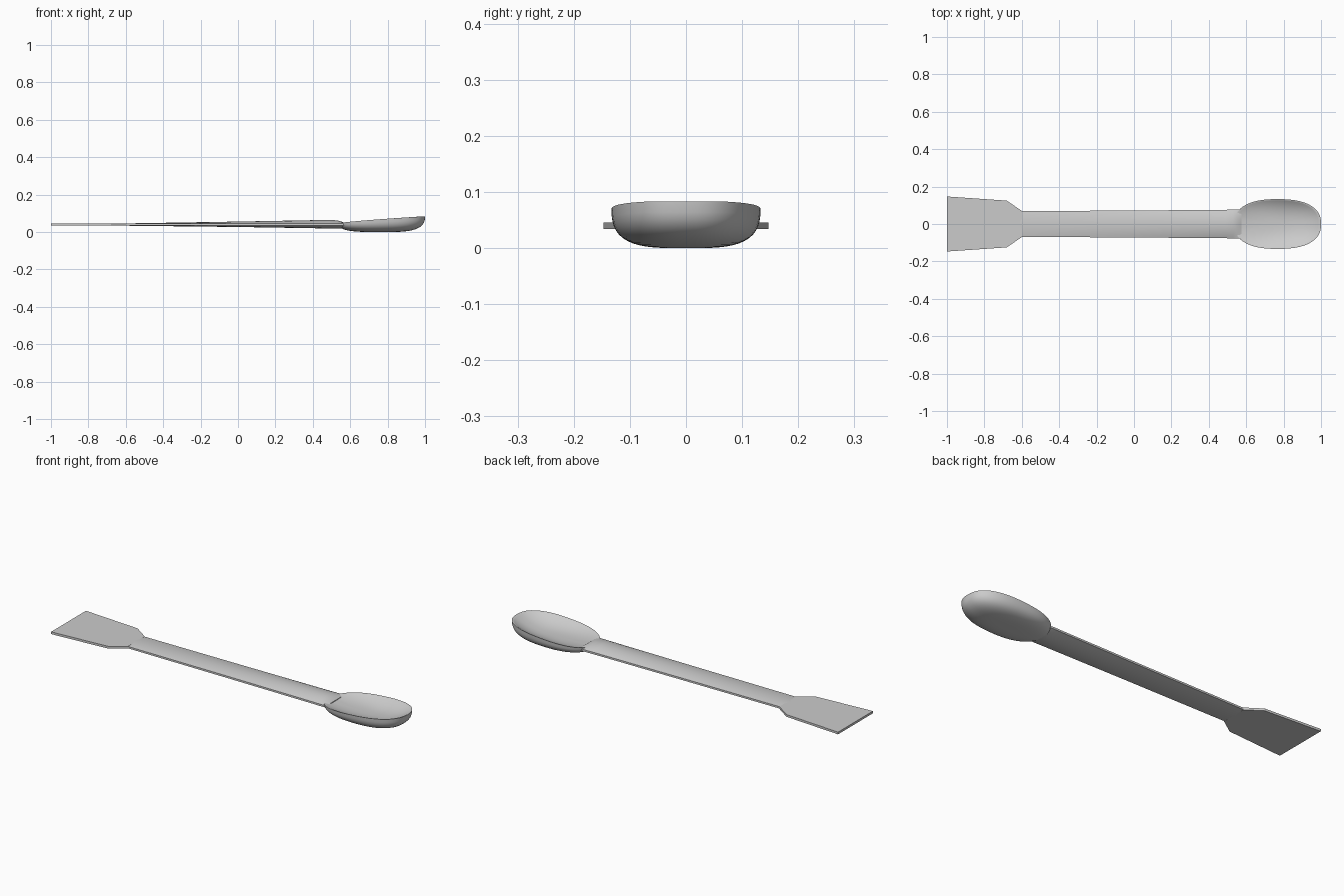
import bpy, bmesh, math

if "Cube" in bpy.data.objects:
    bpy.data.objects.remove(bpy.data.objects["Cube"])


def make_object(name, bm, angle=None):
    bmesh.ops.recalc_face_normals(bm, faces=bm.faces)
    mesh = bpy.data.meshes.new(name)
    bm.to_mesh(mesh)
    bm.free()
    obj = bpy.data.objects.new(name, mesh)
    bpy.context.collection.objects.link(obj)
    if angle:
        bpy.ops.object.select_all(action='DESELECT')
        obj.select_set(True)
        bpy.context.view_layer.objects.active = obj
        bpy.ops.object.shade_smooth_by_angle(angle=math.radians(angle))
    return obj


def bridge(bm, a, b):
    n = len(a)
    for i in range(n):
        bm.faces.new((a[i], a[(i + 1) % n], b[(i + 1) % n], b[i]))


# Flat blade: mirrored outline, extruded to a thin plate
half = [(-1.0, 0.147), (-0.68, 0.125), (-0.60, 0.07)]
outline = half + [(x, -y) for x, y in reversed(half)]
bm = bmesh.new()
plate = bm.faces.new([bm.verts.new((x, y, 0.034)) for x, y in outline])
ext = bmesh.ops.extrude_face_region(bm, geom=[plate])
top = [v for v in ext["geom"] if isinstance(v, bmesh.types.BMVert)]
bmesh.ops.translate(bm, verts=top, vec=(0, 0, 0.012))
make_object("blade", bm)

# Handle: lens-shaped sections (x, half width, top z, bottom z), narrow flat sides
sections = [(-0.61, 0.069, 0.046, 0.034), (0.0, 0.072, 0.056, 0.027),
            (0.49, 0.076, 0.065, 0.019), (0.53, 0.077, 0.062, 0.018),
            (0.555, 0.077, 0.056, 0.018), (0.575, 0.075, 0.046, 0.02)]
STEPS = 14
bm = bmesh.new()
rings = []
for x, w, zt, zb in sections:
    ring = []
    for sign, z_end in ((1, zt), (-1, zb)):
        edge = 0.04 + sign * 0.005
        for i in range(STEPS + 1):
            u = sign * (1 - 2 * i / STEPS)
            ring.append(bm.verts.new((x, w * u, edge + (z_end - edge) * (1 - u * u))))
    rings.append(ring)
for a, b in zip(rings, rings[1:]):
    bridge(bm, a, b)
bm.faces.new(rings[0])
bm.faces.new(rings[-1])
make_object("handle", bm, 35)

# Spoon bowl: rounded-oval rings from the underside centre, over the rim, into the dish
SEG = 64
CX, LX, LY = 0.768, 0.232, 0.133


def rim_height(x):
    return 0.05 + 0.036 * min(1, max(0, (x - 0.54) / 0.44)) ** 0.75


def oval(t):
    c, s = math.cos(t), math.sin(t)
    return (math.copysign(abs(c) ** 0.82, c), math.copysign(abs(s) ** 0.82, s))


def bowl_ring(bm, r, outside):
    ring = []
    for i in range(SEG):
        u, v = oval(2 * math.pi * i / SEG)
        x, y = CX + LX * r * u, LY * r * v
        rim = rim_height(CX + LX * u)
        if outside:
            f = 1 - (1 - r ** 3.6) ** (1 / 2.6)
            z = 0.003 + (rim - 0.003) * f
        else:
            z = 0.036 + (rim - 0.036) * (r / 0.975) ** 2.6
        ring.append(bm.verts.new((x, y, z)))
    return ring


bm = bmesh.new()
outer = [math.sin(math.pi / 2 * k / 14) for k in range(1, 15)]
inner = [0.975, 0.94, 0.88, 0.8, 0.7, 0.58, 0.44, 0.3, 0.15]
rings = [bowl_ring(bm, r, True) for r in outer]
rings += [bowl_ring(bm, r, False) for r in inner]
for a, b in zip(rings, rings[1:]):
    bridge(bm, a, b)
for ring, z in ((rings[0], 0.003), (rings[-1], 0.036)):
    centre = bm.verts.new((CX, 0, z))
    for i in range(SEG):
        bm.faces.new((ring[i], ring[(i + 1) % SEG], centre))
# Settle the underside onto the ground
low = min(v.co.z for v in bm.verts)
bmesh.ops.translate(bm, verts=bm.verts, vec=(0, 0, -low))
make_object("spoon_bowl", bm, 60)
